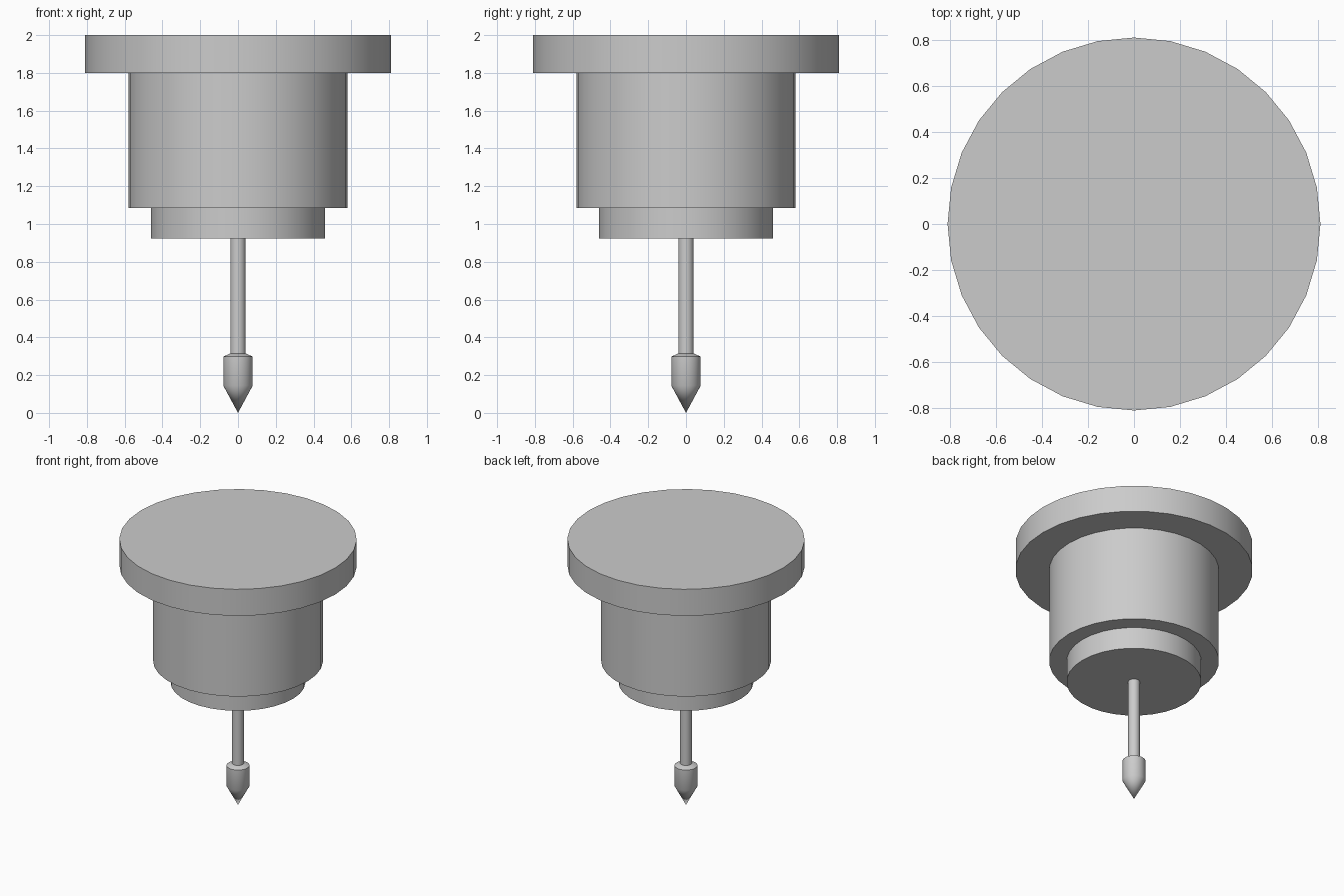
import bpy, bmesh, math

if "Cube" in bpy.data.objects:
    bpy.data.objects.remove(bpy.data.objects["Cube"])

SIDES = 32


def lathe(name, profile, angle=35):
    """Closed turned part from (radius, z) pairs listed bottom to top; radius 0 makes a point."""
    bm = bmesh.new()
    rings = []
    for r, z in profile:
        if r == 0:
            rings.append([bm.verts.new((0, 0, z))])
        else:
            rings.append([bm.verts.new((r * math.cos(2 * math.pi * i / SIDES),
                                        r * math.sin(2 * math.pi * i / SIDES), z))
                          for i in range(SIDES)])
    for low, high in zip(rings, rings[1:]):
        for i in range(SIDES):
            j = (i + 1) % SIDES
            if len(low) == 1:
                bm.faces.new((low[0], high[j], high[i]))
            else:
                bm.faces.new((low[i], low[j], high[j], high[i]))
    for ring in (rings[0], rings[-1]):
        if len(ring) > 1:
            bm.faces.new(ring)
    bmesh.ops.recalc_face_normals(bm, faces=bm.faces)
    mesh = bpy.data.meshes.new(name)
    bm.to_mesh(mesh)
    bm.free()
    obj = bpy.data.objects.new(name, mesh)
    bpy.context.collection.objects.link(obj)
    bpy.ops.object.select_all(action='DESELECT')
    obj.select_set(True)
    bpy.context.view_layer.objects.active = obj
    bpy.ops.object.shade_smooth_by_angle(angle=math.radians(angle))
    return obj


# Wide flat cap and the stepped body below it
lathe("cap", [(0.81, 1.80), (0.81, 2.0)])
lathe("body", [(0.58, 1.085), (0.58, 1.80)])
lathe("collar", [(0.46, 0.922), (0.46, 1.085)])

# Thin rod with a pointed head
lathe("rod", [(0.04, 0.30), (0.04, 0.922)])
lathe("pointed_head", [(0, 0), (0.078, 0.145), (0.078, 0.298), (0.04, 0.315)])
